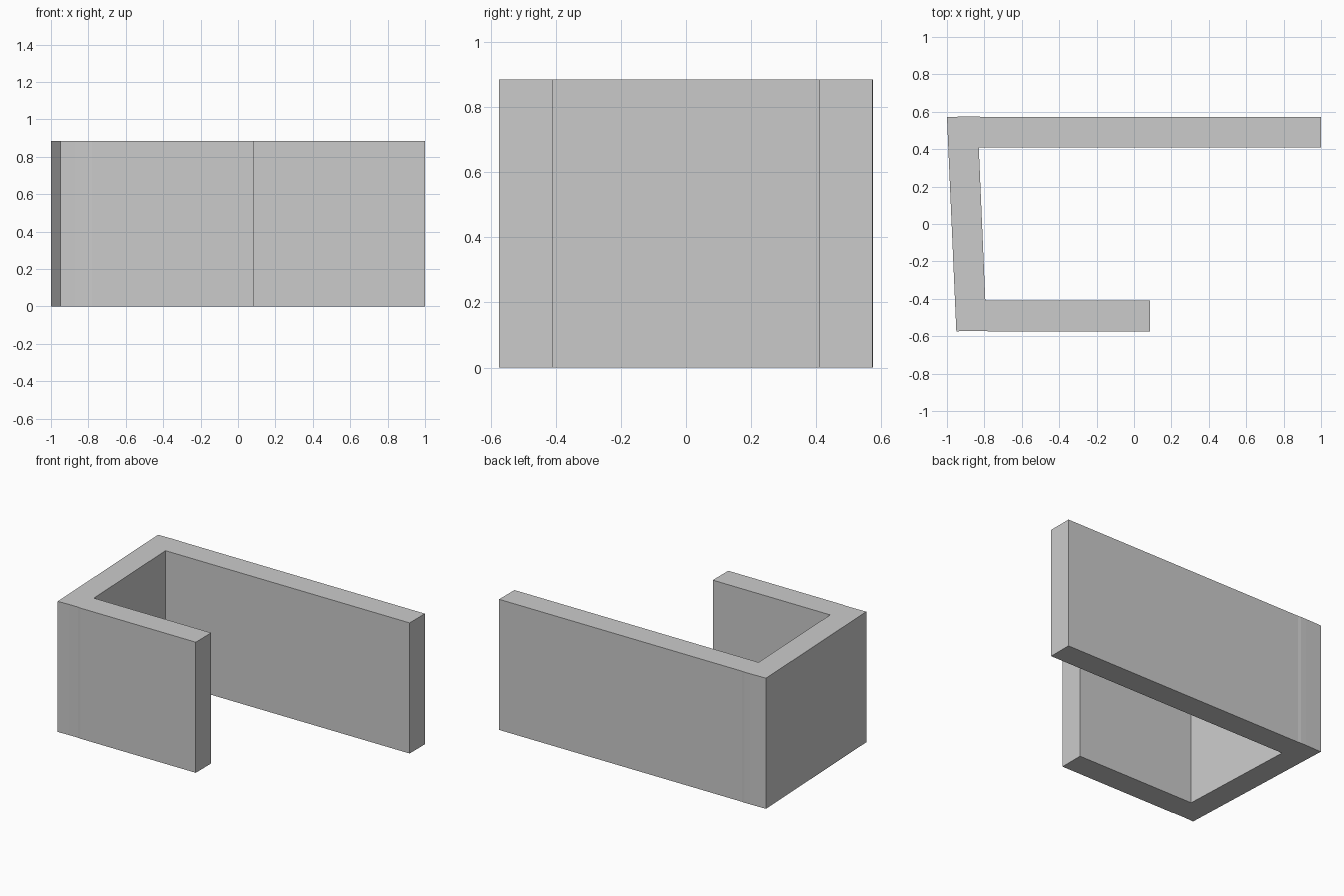
import bpy, bmesh

if "Cube" in bpy.data.objects:
    bpy.data.objects.remove(bpy.data.objects["Cube"])

HEIGHT = 0.885

# C-shaped wall footprint, with slightly slanted end wall
outline = [
    (-0.95, -0.574), (-0.87, -0.571), (-0.80, -0.571), (-0.78, -0.574),
    (0.085, -0.574), (0.085, -0.408),
    (-0.795, -0.408), (-0.83, 0.409), (1.0, 0.409), (1.0, 0.573),
    (-0.82, 0.573), (-0.84, 0.575), (-0.88, 0.575), (-1.0, 0.572),
]

# Extrude the footprint into a solid bracket
bm = bmesh.new()
base = bm.faces.new([bm.verts.new((x, y, 0)) for x, y in outline])
result = bmesh.ops.extrude_face_region(bm, geom=[base], use_keep_orig=True)
top = [g for g in result["geom"] if isinstance(g, bmesh.types.BMVert)]
bmesh.ops.translate(bm, verts=top, vec=(0, 0, HEIGHT))
bmesh.ops.recalc_face_normals(bm, faces=bm.faces[:])

mesh = bpy.data.meshes.new("bracket_wall")
bm.to_mesh(mesh)
bm.free()
bracket = bpy.data.objects.new("bracket_wall", mesh)
bpy.context.collection.objects.link(bracket)
